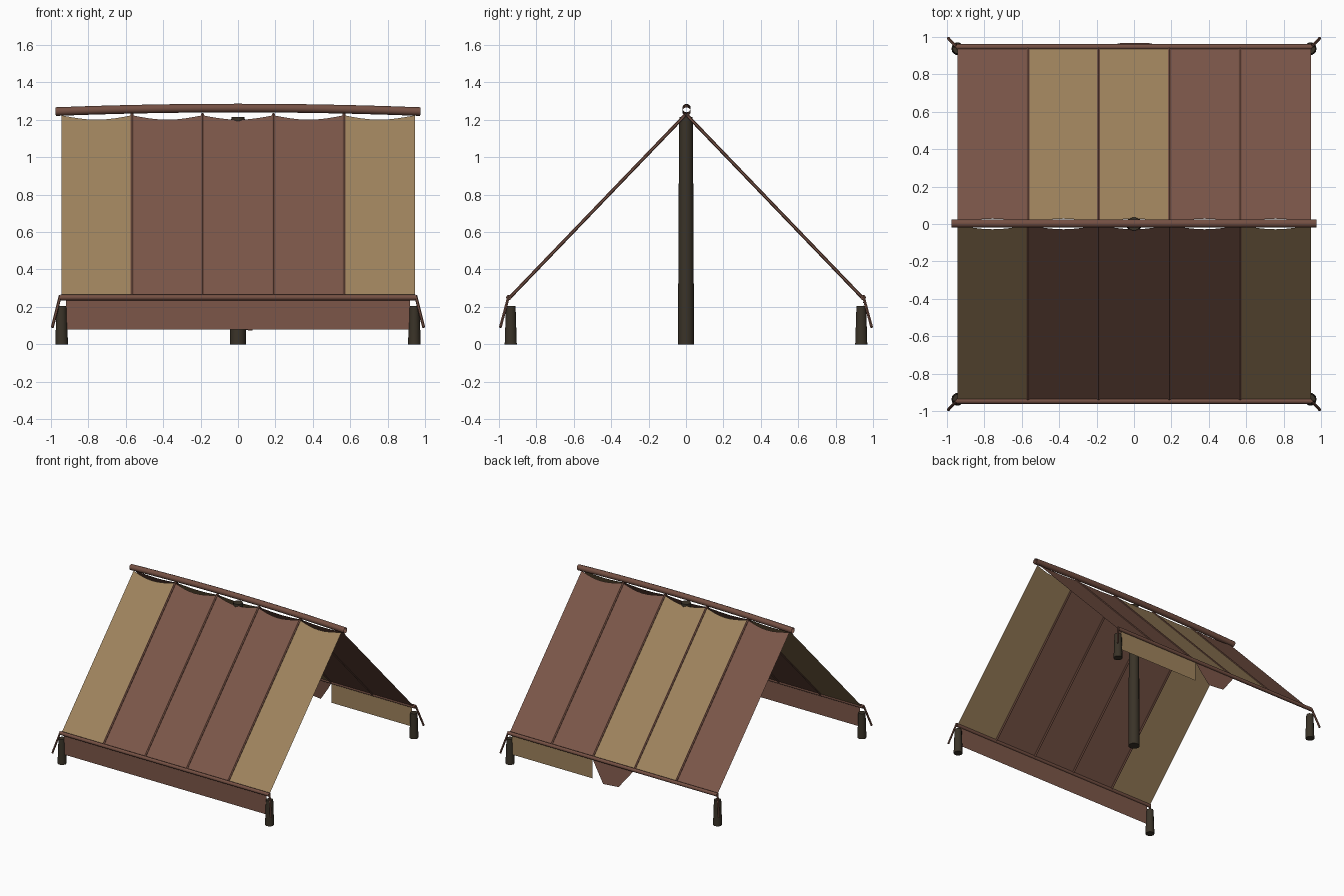
import bpy, bmesh, math
from mathutils import Vector

if "Cube" in bpy.data.objects:
    bpy.data.objects.remove(bpy.data.objects["Cube"])


def mat(name, rgb):
    m = bpy.data.materials.new(name)
    m.diffuse_color = (*rgb, 1)
    m.use_nodes = True
    m.node_tree.nodes["Principled BSDF"].inputs["Base Color"].default_value = m.diffuse_color
    return m


BROWN = mat("brown_cloth", (0.200, 0.094, 0.066))
TAN = mat("tan_cloth", (0.345, 0.228, 0.110))
ROPE = mat("brown_trim", (0.175, 0.080, 0.056))
WOOD = mat("dark_wood", (0.042, 0.033, 0.021))


def finish(name, bm, material, smooth=False):
    me = bpy.data.meshes.new(name)
    bm.to_mesh(me)
    bm.free()
    me.materials.append(material)
    ob = bpy.data.objects.new(name, me)
    bpy.context.collection.objects.link(ob)
    if smooth:
        bpy.ops.object.select_all(action='DESELECT')
        ob.select_set(True)
        bpy.context.view_layer.objects.active = ob
        bpy.ops.object.shade_smooth_by_angle(angle=math.radians(50))
    return ob


def tube(name, path, radii, material, sides=10, caps=True):
    """Round bar swept along a path with one radius per point."""
    pts = [Vector(p) for p in path]
    bm = bmesh.new()
    rings = []
    for i, p in enumerate(pts):
        d = (pts[min(i + 1, len(pts) - 1)] - pts[max(i - 1, 0)]).normalized()
        ref = Vector((0, 1, 0)) if abs(d.y) < 0.6 else Vector((1, 0, 0))
        u = d.cross(ref).normalized()
        v = d.cross(u)
        rings.append([bm.verts.new(p + radii[i] * (math.cos(a) * u + math.sin(a) * v))
                      for a in (2 * math.pi * k / sides for k in range(sides))])
    for a, b in zip(rings, rings[1:]):
        for k in range(sides):
            n = (k + 1) % sides
            bm.faces.new((a[k], a[n], b[n], b[k]))
    if caps:
        bm.faces.new(rings[0][::-1])
        bm.faces.new(rings[-1])
    return finish(name, bm, material, True)


def plate(name, points, material):
    bm = bmesh.new()
    bm.faces.new([bm.verts.new(p) for p in points])
    return finish(name, bm, material)


HALF, EAVE_Y, EAVE_Z, TOP_Z = 0.945, 0.942, 0.25, 1.23
W = 2 * HALF / 5


def slope(s, x, t):
    """Point on a roof slope: t = 0 at the eave, 1 at the ridge."""
    return Vector((x, s * EAVE_Y * (1 - t), EAVE_Z + (TOP_Z - EAVE_Z) * t))


def panel(name, s, x0, material, n=8):
    """Cloth strip whose ridge edge sags in a scallop."""
    bm = bmesh.new()
    rows = []
    for i in range(n + 1):
        f = i / n
        top = 0.994 - 0.024 * math.sin(math.pi * f)
        x = x0 + W * f
        rows.append((bm.verts.new(slope(s, x, 0)), bm.verts.new(slope(s, x, top))))
    for a, b in zip(rows, rows[1:]):
        q = (a[0], b[0], b[1], a[1])
        bm.faces.new(q if s < 0 else q[::-1])
    return finish(name, bm, material)


# Roof cloth, seams and eave bars on both slopes
colours = {-1: (TAN, BROWN, BROWN, BROWN, TAN), 1: (BROWN, TAN, TAN, BROWN, BROWN)}
for s, side in ((-1, "front"), (1, "back")):
    for i, m in enumerate(colours[s]):
        panel(f"{side}_roof_panel_{i + 1}", s, -HALF + W * i, m)
    for i in range(1, 5):
        x = -HALF + W * i
        tube(f"{side}_seam_{i}", [slope(s, x, 0), slope(s, x, 1)],
             [0.009, 0.009], ROPE, 6)
    tube(f"{side}_eave_bar", [(-0.95, s * 0.947, 0.25), (0.95, s * 0.947, 0.25)],
         [0.015, 0.015], ROPE, 8)

    # Corner posts and loose corner cords
    for sx, end in ((-1, "left"), (1, "right")):
        tube(f"{side}_{end}_post", [(sx * 0.943, s * 0.937, 0), (sx * 0.943, s * 0.937, 0.205)],
             [0.034, 0.027], WOOD, 10)
        tube(f"{side}_{end}_cord", [(sx * 0.95, s * 0.947, 0.26), (sx * 0.993, s * 0.993, 0.09)],
             [0.008, 0.008], ROPE, 6)

# Ridge tube, bowed slightly upward and open at the ends
xs = [-0.975 + 1.95 * i / 10 for i in range(11)]
tube("ridge_tube", [(x, 0.003, 1.263 - 0.019 * (x / 0.975) ** 2) for x in xs],
     [0.023] * 11, ROPE, 10, caps=False)

# Centre pole
tube("centre_pole", [(0, 0, 0), (0, 0, 0.83), (0, 0, 1.215)],
     [0.043, 0.039, 0.036], WOOD, 12)

# Hanging valances: full front, torn back
y = 0.945
plate("front_valance", [(-0.92, -y, 0.08), (0.92, -y, 0.08),
                        (0.92, -y, 0.25), (-0.92, -y, 0.25)], BROWN)
plate("back_valance", [(0.92, y, 0.08), (0.19, y, 0.08),
                       (0.19, y, 0.25), (0.92, y, 0.25)], TAN)
plate("torn_valance_scrap", [(0.19, y, 0.245), (0.15, 0.952, 0.18), (0.075, 0.968, 0.073),
                             (-0.065, 0.968, 0.085), (-0.14, 0.952, 0.18),
                             (-0.19, y, 0.245)], BROWN)
